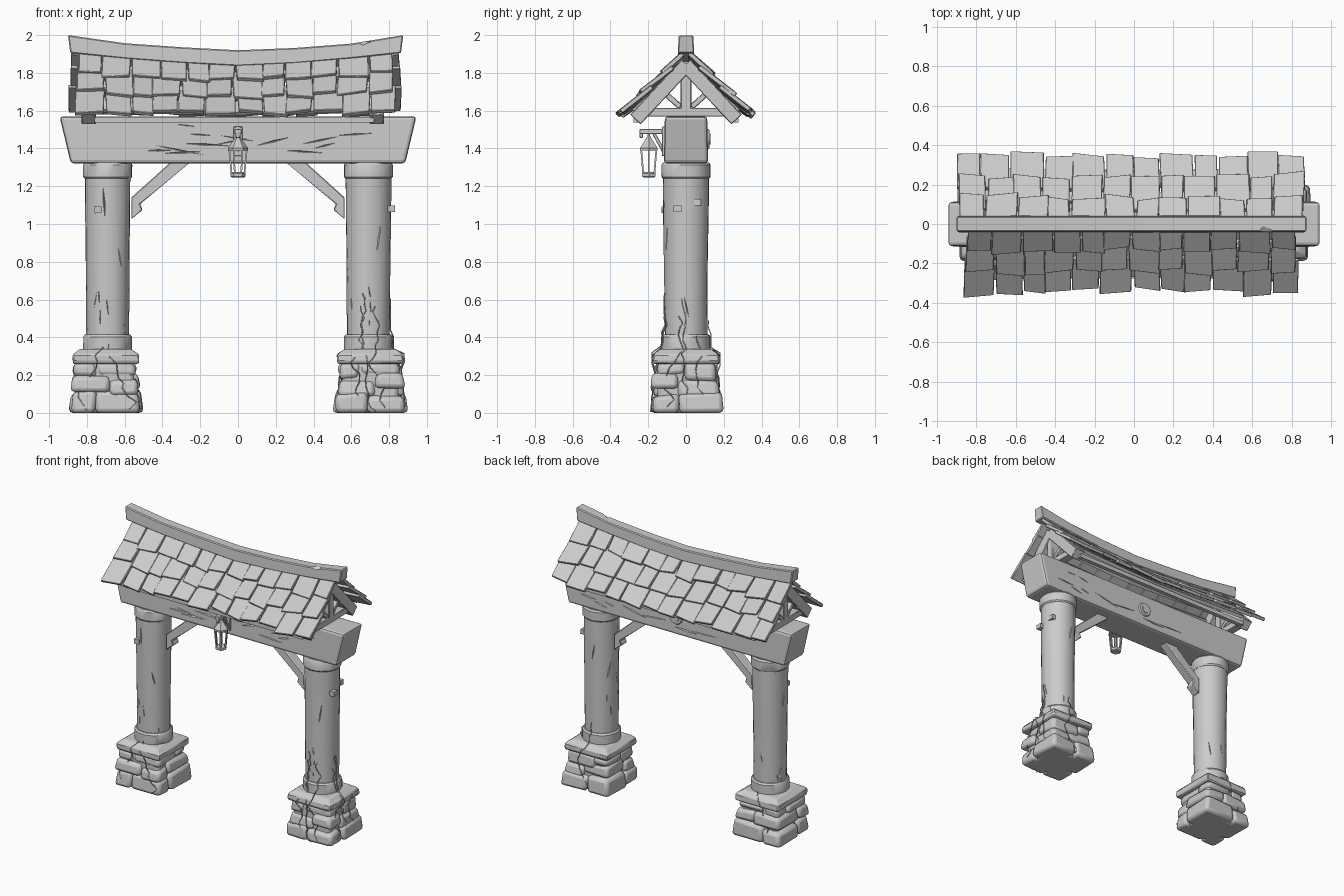
import bpy, bmesh, math, random
from mathutils import Vector, Matrix

if "Cube" in bpy.data.objects:
    bpy.data.objects.remove(bpy.data.objects["Cube"])
random.seed(7)
rnd = random.uniform


def smooth(o, angle=35):
    bpy.ops.object.select_all(action='DESELECT')
    bpy.context.view_layer.objects.active = o
    o.select_set(True)
    bpy.ops.object.shade_smooth_by_angle(angle=math.radians(angle))


def finish(name, bm, bevel=0.0, seg=1, angle=35):
    bmesh.ops.recalc_face_normals(bm, faces=bm.faces)
    me = bpy.data.meshes.new(name)
    bm.to_mesh(me)
    bm.free()
    o = bpy.data.objects.new(name, me)
    bpy.context.collection.objects.link(o)
    if bevel:
        m = o.modifiers.new("bevel", 'BEVEL')
        m.width, m.segments, m.limit_method = bevel, seg, 'ANGLE'
    smooth(o, angle)
    return o


def hexa(bm, p):
    """Six-sided block from 4 bottom and 4 top corners."""
    v = [bm.verts.new(c) for c in p]
    for f in ((3, 2, 1, 0), (4, 5, 6, 7), (0, 1, 5, 4), (1, 2, 6, 5), (2, 3, 7, 6), (3, 0, 4, 7)):
        bm.faces.new([v[i] for i in f])


def box(bm, x0, x1, y0, y1, z0, z1, j=0.0):
    hexa(bm, [(x + rnd(-j, j), y + rnd(-j, j), z + rnd(-j, j) * .5) for z in (z0, z1)
              for x, y in ((x0, y0), (x1, y0), (x1, y1), (x0, y1))])


def bar(bm, a, b, w, h):
    """Straight bar from a to b; w runs along x where possible."""
    a, b = Vector(a), Vector(b)
    d = (b - a).normalized()
    s = Vector((1, 0, 0)) if abs(d.x) < .9 else Vector((0, 1, 0))
    s = (s - d * s.dot(d)).normalized() * w / 2
    t = d.cross(s).normalized() * h / 2
    hexa(bm, [c + k for c in (a, b) for k in (-s - t, s - t, s + t, -s + t)])


def lathe(bm, cx, cy, prof, n, wob=0.0, turn=0.0):
    """Closed turned form from (radius, z) pairs."""
    rings = []
    for r, z in prof:
        ring = []
        for i in range(n):
            t, q = turn + 2 * math.pi * i / n, r + rnd(-wob, wob)
            ring.append(bm.verts.new((cx + q * math.cos(t), cy + q * math.sin(t), z)))
        rings.append(ring)
    for a, b in zip(rings, rings[1:]):
        for i in range(n):
            bm.faces.new((a[i], a[(i + 1) % n], b[(i + 1) % n], b[i]))
    bm.faces.new(rings[0][::-1])
    bm.faces.new(rings[-1])


def carve(o, slivers, angle=25):
    """Cut cracks: each sliver is (centre, matrix, half sizes)."""
    bm = bmesh.new()
    for c, rot, s in slivers:
        bmesh.ops.create_uvsphere(bm, u_segments=4, v_segments=2, radius=1,
                                  matrix=Matrix.Translation(c) @ rot @ Matrix.Diagonal((*s, 1)))
    cut = finish("crack_cutter", bm)
    cut.hide_render = True
    m = o.modifiers.new("cracks", 'BOOLEAN')
    m.operation, m.object, m.solver, m.use_self = 'DIFFERENCE', cut, 'EXACT', True
    dg = bpy.context.evaluated_depsgraph_get()
    o.data = bpy.data.meshes.new_from_object(o.evaluated_get(dg))
    o.modifiers.clear()
    bpy.data.objects.remove(cut)
    smooth(o, angle)


for side, label in ((-1, "left"), (1, "right")):
    # stone plinth: core plus irregular courses
    bx, cx = side * .70, side * .69
    bm = bmesh.new()
    box(bm, bx - .15, bx + .15, -.15, .15, 0, .27)
    for z0, z1, h0, h1 in ((0, .105, .192, .183), (.105, .19, .18, .17), (.19, .265, .167, .16)):
        sx, sy = rnd(-.07, .07), rnd(-.07, .07)
        for a in (-1, 1):
            for b in (-1, 1):
                e, lift = rnd(-.012, .006), rnd(-.02, .02)
                hexa(bm, [(bx + (a * (h + e) if x else sx) + rnd(-.008, .008),
                           (b * (h + e) if y else sy) + rnd(-.008, .008),
                           max(0, z + (lift + rnd(-.01, .01) if z and z < .26 else 0)))
                          for h, z in ((h0, z0), (h1, z1)) for x, y in ((0, 0), (1, 0), (1, 1), (0, 1))])
    finish(label + "_plinth_stones", bm, .024, 2, 40)
    # plinth cap slab with sloping top
    bm = bmesh.new()
    lathe(bm, bx, 0, [(h * 1.414, z) for h, z in ((.168, .258), (.177, .27), (.175, .31), (.135, .338))],
          4, .006, math.pi / 4)
    finish(label + "_plinth_cap", bm, .012, 1, 25)
    # round column shaft with cracks
    bm = bmesh.new()
    lathe(bm, cx, 0, [(.113, .38), (.114, .55), (.116, .8), (.12, 1.05), (.122, 1.28)], 24, .002)
    shaft = finish(label + "_column", bm)
    cracks = []
    for i in range(14):
        t, z = rnd(0, 2 * math.pi), random.choice((rnd(.42, .7), rnd(.42, .7), rnd(.7, 1.2)))
        cracks.append(((cx + .119 * math.cos(t), .119 * math.sin(t), z),
                       Matrix.Rotation(t, 4, 'Z') @ Matrix.Rotation(rnd(-.25, .25), 4, 'X'),
                       (.013, rnd(.003, .007), rnd(.05, .11))))
    carve(shaft, cracks)
    # collars at foot and head of the column
    for part, r, z0, z1 in (("foot", .129, .325, .415), ("head", .13, 1.24, 1.325)):
        bm = bmesh.new()
        lathe(bm, cx, 0, [(r - .008, z0), (r, z0 + .01), (r, z1 - .012), (r - .009, z1)], 24, .001)
        finish(f"{label}_column_{part}_collar", bm)
    # wooden pegs
    bm = bmesh.new()
    pegs = [(cx - .05, -.108, 1.075)] if side < 0 else [(cx + .122, -.045, 1.08), (cx + .10, .06, 1.115)]
    for x, y, z in pegs:
        box(bm, x - .018, x + .018, y - .02, y + .02, z - .017, z + .017, .002)
    finish(label + "_pegs", bm)
    # diagonal brace
    bm = bmesh.new()
    prof = [(.255, 1.325), (.36, 1.325), (.565, 1.14), (.565, 1.025), (.505, 1.075), (.518, 1.105)]
    f = bm.faces.new([bm.verts.new((side * x, -.035, z)) for x, z in prof])
    r = bmesh.ops.extrude_face_region(bm, geom=[f])
    bmesh.ops.translate(bm, vec=(0, .07, 0), verts=[v for v in r["geom"] if isinstance(v, bmesh.types.BMVert)])
    finish(label + "_brace", bm, .005)

# main cross beam, ends flaring upward, with carved grain
bm = bmesh.new()
hexa(bm, [(x * w, y * d, z) for w, d, z in ((.885, .117, 1.32), (.945, .112, 1.57))
          for x, y in ((-1, -1), (1, -1), (1, 1), (-1, 1))])
beam = finish("cross_beam", bm, .018, 2)
cuts = []
for i in range(22):
    s = random.choice((-1, 1))
    cuts.append(((rnd(-.75, .75), s * .117, rnd(1.37, 1.53)), Matrix.Rotation(rnd(-.25, .25), 4, 'Y'),
                 (rnd(.05, .15), .010, rnd(.003, .007))))
carve(beam, cuts, 12)

# knot on the back of the beam
bm = bmesh.new()
for r, d in ((.06, .02), (.035, .03)):
    bmesh.ops.create_cone(bm, cap_ends=True, segments=12, radius1=r, radius2=r * .8, depth=d,
                          matrix=Matrix.Translation((0, .114, 1.45)) @ Matrix.Rotation(-math.pi / 2, 4, 'X'))
finish("beam_knot", bm)


# sagging roof surface
def sag(x):
    return .07 * max(0, 1 - abs(x / .9) ** 1.3)


def roof_point(x, y, s, lift):
    yy = y * (1 - .07 * max(0, 1 - abs(x / .9)))
    return Vector((x, s * (yy + .68 * lift), 1.942 - .96 * y + .73 * lift - sag(x) * (1 - 2.3 * y)))


# shingles, three overlapping rows on each slope
for s, label, x0, x1 in ((-1, "front", -.845, .82), (1, "back", -.885, .855)):
    bm = bmesh.new()
    for row, (top, low) in enumerate(((.025, .14), (.09, .25), (.20, .36))):
        n = 12
        grow = (0, .005, .015)[row]
        edges = [x0 - grow + (x1 - x0 + 2 * grow) * (i + (rnd(-.18, .18) if 0 < i < n else 0)) / n
                 for i in range(n + 1)]
        for a, b in zip(edges, edges[1:]):
            lo, lift, skew = low + rnd(-.014, .012), rnd(-.002, .008), rnd(-.009, .009)
            g = rnd(.001, .005)
            up, dn = -.016 if row else 0, lift
            spec = ((a + g, top, up), (b - g, top, up), (b - g + skew, lo + skew, dn + rnd(0, .006)),
                    (a + g + skew, lo - skew, dn + rnd(0, .006)))
            hexa(bm, [roof_point(x, y, s, l + t) for t in (-.024, 0) for x, y, l in spec])
    finish(label + "_shingles", bm, .003, 1, 25)
    # boards running lengthwise under the shingles
    bm = bmesh.new()
    for y0, y1 in ((.05, .11), (.15, .20), (.24, .315)):
        xs = [-.76, -.4, 0, .4, .73]
        for a, b in zip(xs, xs[1:]):
            hexa(bm, [roof_point(x, y, s, l) for l in (-.062, -.04)
                      for x, y in ((a, y0), (b, y0), (b, y1), (a, y1))])
    bar(bm, (-.76, s * .262, 1.552), (.72, s * .262, 1.552), .03, .03)
    finish(label + "_roof_boards", bm)

# ridge beam, sagging in the middle
bm = bmesh.new()
rings = []
for x, zb, zt in ((-.90, 1.905, 2.0), (-.6, 1.875, 1.957), (-.3, 1.852, 1.936), (0, 1.836, 1.92),
                  (.3, 1.85, 1.932), (.6, 1.876, 1.955), (.875, 1.905, 2.0)):
    tip = .012 * (1 if x < -.8 else -1 if x > .8 else 0)
    rings.append([bm.verts.new(p) for p in ((x + tip, -.044, zb), (x + tip, .044, zb), (x, .038, zt), (x, -.038, zt))])
for a, b in zip(rings, rings[1:]):
    for i in range(4):
        bm.faces.new((a[i], a[(i + 1) % 4], b[(i + 1) % 4], b[i]))
bm.faces.new(rings[0])
bm.faces.new(rings[-1])
ridge = finish("ridge_beam", bm, .006)
carve(ridge, [((.66, -.04, 1.965), Matrix.Rotation(.2, 4, 'Z'), (.06, .03, .018))], 15)

# gable frames: rafters, tie and king post
for x, label in ((-.79, "left"), (.735, "right")):
    bm = bmesh.new()
    for s in (-1, 1):
        bar(bm, (x, s * -.005, 1.845), (x, s * .268, 1.553), .075, .075)
        bar(bm, (x, s * .03, 1.62), (x, s * .12, 1.70), .04, .03)
    box(bm, x - .03, x + .03, -.235, .235, 1.568, 1.615)
    box(bm, x - .03, x + .03, -.028, .028, 1.6, 1.86)
    finish(label + "_gable_frame", bm, .004)

# lantern bracket
bm = bmesh.new()
box(bm, -.018, .018, -.245, -.10, 1.476, 1.502)
box(bm, -.024, .024, -.128, -.10, 1.36, 1.515)
bar(bm, (0, -.118, 1.385), (0, -.172, 1.482), .02, .018)
box(bm, -.012, .012, -.245, -.228, 1.455, 1.49)
finish("lantern_bracket", bm, .003)
# lantern: pointed hood, tapered cage bars, base and candle
ly = -.197
bm = bmesh.new()
lathe(bm, 0, ly, [(.052, 1.388), (.054, 1.402), (.026, 1.44), (.009, 1.465), (.008, 1.48)], 6)
lathe(bm, 0, ly, [(.03, 1.245), (.04, 1.252), (.04, 1.268), (.03, 1.274)], 6)
for i in range(6):
    c, s = math.cos(i * math.pi / 3), math.sin(i * math.pi / 3)
    bar(bm, (.034 * c, ly + .034 * s, 1.265), (.046 * c, ly + .046 * s, 1.392), .009, .009)
finish("lantern", bm)

# creeping vines, thickest on the right column
for k in range(10):
    side = 1 if k < 7 else -1
    t, z, top = rnd(0, 6.28), rnd(0, .05), rnd(.35, .66) if side > 0 else .38
    cu = bpy.data.curves.new("vine", 'CURVE')
    cu.dimensions, cu.bevel_depth, cu.bevel_resolution = '3D', .003, 1
    pts = []
    while z < top:
        half = .188 - .1 * z if z < .25 else .18 if z < .32 else 0
        r = min(half / max(abs(math.cos(t)), abs(math.sin(t))), half * 1.33) if half else (.133 if z < .43 else .118)
        pts.append((side * (.70 if half else .69) + r * math.cos(t), r * math.sin(t), z))
        t += rnd(-.2, .2)
        z += rnd(.025, .045)
    sp = cu.splines.new('POLY')
    sp.points.add(len(pts) - 1)
    for p, c in zip(sp.points, pts):
        p.co = (*c, 1)
    bpy.context.collection.objects.link(bpy.data.objects.new("vine", cu))
